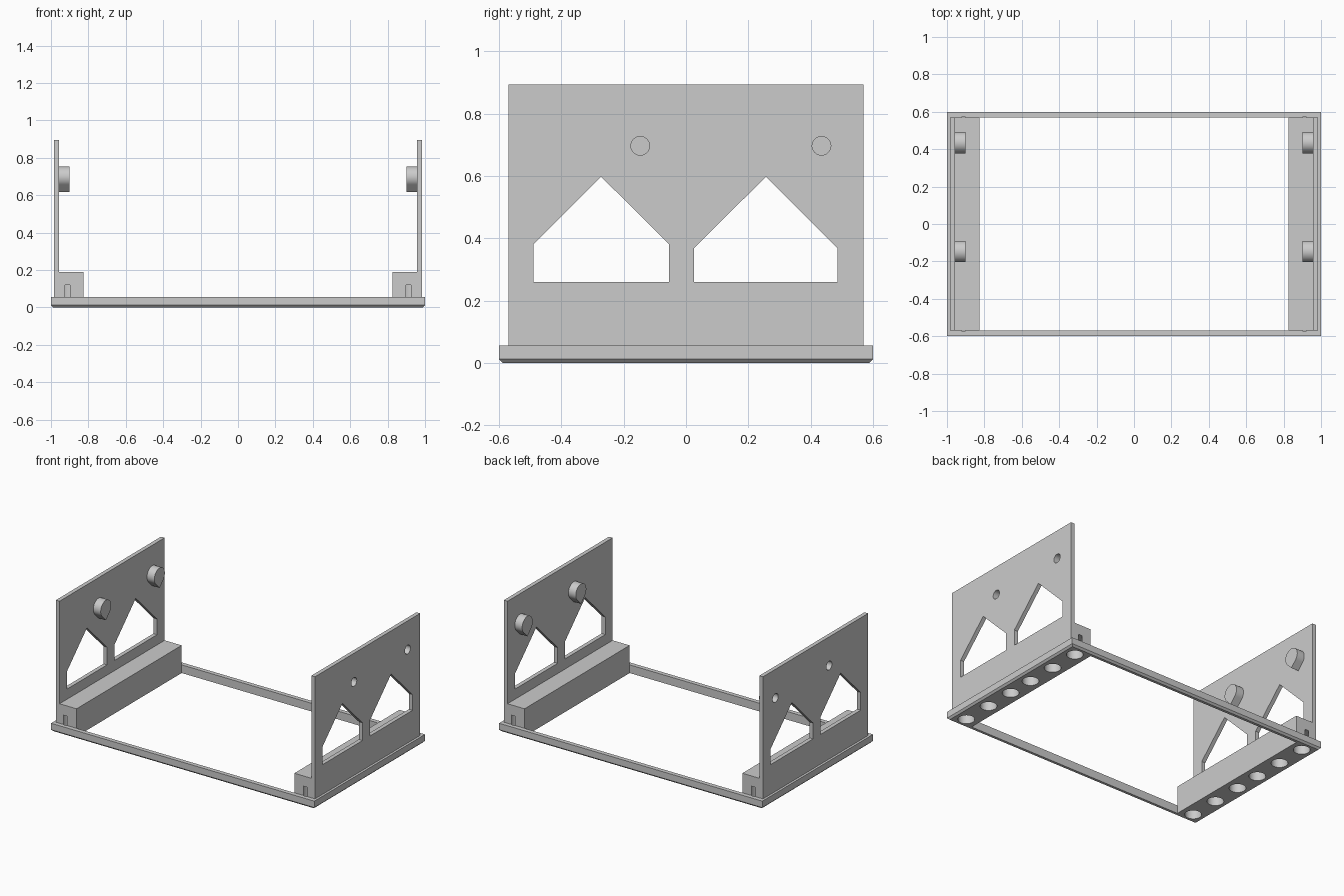
import bpy, bmesh
from math import cos, sin, pi, radians
from mathutils import Vector

if "Cube" in bpy.data.objects:
    bpy.data.objects.remove(bpy.data.objects["Cube"], do_unlink=True)

grey = bpy.data.materials.new("plain grey")
grey.use_nodes = True
grey.diffuse_color = (0.6, 0.6, 0.6, 1)
grey.node_tree.nodes["Principled BSDF"].inputs["Base Color"].default_value = (0.6, 0.6, 0.6, 1)


def prism(name, outline, axis, lo, hi):
    """Extrude a 2D outline along x (outline in y, z) or z (outline in x, y)."""
    def place(p, t):
        return (t, p[0], p[1]) if axis == "x" else (p[0], p[1], t)
    bm = bmesh.new()
    face = bm.faces.new([bm.verts.new(place(p, lo)) for p in outline])
    new = bmesh.ops.extrude_face_region(bm, geom=[face])["geom"]
    shift = Vector(place((0, 0), hi - lo))
    bmesh.ops.translate(bm, vec=shift, verts=[v for v in new if isinstance(v, bmesh.types.BMVert)])
    bmesh.ops.recalc_face_normals(bm, faces=bm.faces)
    mesh = bpy.data.meshes.new(name)
    bm.to_mesh(mesh)
    bm.free()
    mesh.materials.append(grey)
    obj = bpy.data.objects.new(name, mesh)
    bpy.context.collection.objects.link(obj)
    return obj


def rect(a0, a1, b0, b1):
    return [(a0, b0), (a1, b0), (a1, b1), (a0, b1)]


def arc(a, b, r, start=0, end=360, n=48):
    steps = n if end - start == 360 else n + 1
    angles = [radians(start + (end - start) * i / n) for i in range(steps)]
    return [(a + r * cos(t), b + r * sin(t)) for t in angles]


def activate(obj):
    bpy.ops.object.select_all(action='DESELECT')
    obj.select_set(True)
    bpy.context.view_layer.objects.active = obj


def cut(obj, cutters):
    activate(obj)
    for cutter in cutters:
        mod = obj.modifiers.new("cut", 'BOOLEAN')
        mod.operation = 'DIFFERENCE'
        mod.solver = 'EXACT'
        mod.object = cutter
        bpy.ops.object.modifier_apply(modifier=mod.name)


def discard(cutters):
    for cutter in cutters:
        bpy.data.objects.remove(cutter, do_unlink=True)


def finish(obj):
    activate(obj)
    bpy.ops.object.shade_smooth_by_angle(angle=radians(30))


HALF_Y, BASE_TOP, BLOCK_TOP, WALL_TOP = 0.57, 0.056, 0.19, 0.894
BLOCK_IN, WALL_IN, WALL_OUT = 0.827, 0.956, 0.984
PEGS, PEG_Z, PEG_R = (-0.147, 0.435), 0.697, 0.057

# base frame: slab with a chamfered lower rim and a large opening
base = prism("base_frame", rect(-1, 1, -0.6, 0.6), "z", 0, BASE_TOP)
bm = bmesh.new()
bm.from_mesh(base.data)
rim = [e for e in bm.edges if all(v.co.z < 0.001 for v in e.verts)]
bmesh.ops.bevel(bm, geom=rim, offset=0.012, segments=1, affect='EDGES')
bm.to_mesh(base.data)
bm.free()
opening = prism("opening_cutter", rect(-BLOCK_IN, BLOCK_IN, -HALF_Y, HALF_Y), "z", -0.1, 0.2)
cut(base, [opening])
discard([opening])

for side, s in (("left", 1), ("right", -1)):
    # block over the base, with a row of round sockets from below
    block = prism(side + "_block", rect(*sorted((s * BLOCK_IN, s * WALL_IN)), -HALF_Y, HALF_Y),
                  "z", BASE_TOP, BLOCK_TOP)
    sockets = [prism("socket_cutter", arc(s * 0.912, y * m, 0.052), "z", -0.05, 0.12)
               for y in (0.095, 0.307, 0.52) for m in (-1, 1)]
    # wall with two gabled windows
    wall = prism(side + "_wall", rect(-HALF_Y, HALF_Y, BASE_TOP, WALL_TOP),
                 "x", s * WALL_IN, s * WALL_OUT)
    windows = [prism("window_cutter", [(a, 0.26), (b, 0.26), (b, eave), ((a + b) / 2, 0.598), (a, eave)],
                     "x", s * 0.9, s * 1.1)
               for a, b, eave in ((-0.49, -0.055, 0.381), (0.026, 0.487, 0.368))]
    holes = [prism("hole_cutter", arc(y, PEG_Z, 0.03, n=32), "x", s * 0.92, s * 1.1) for y in PEGS]
    cut(base, sockets)
    cut(block, sockets)
    cut(wall, sockets + windows + holes)
    finish(block)
    finish(wall)
    # teardrop pegs on the inner face, hollowed from outside
    for place, y, hole in zip(("front", "back"), PEGS, holes):
        outline = arc(y, PEG_Z, PEG_R, -45, 225) + [(y, PEG_Z - PEG_R * 2 ** 0.5)]
        peg = prism(f"{side}_{place}_peg", outline, "x", s * 0.9, s * WALL_IN)
        cut(peg, [hole])
        finish(peg)
    discard(sockets + windows + holes)

finish(base)
